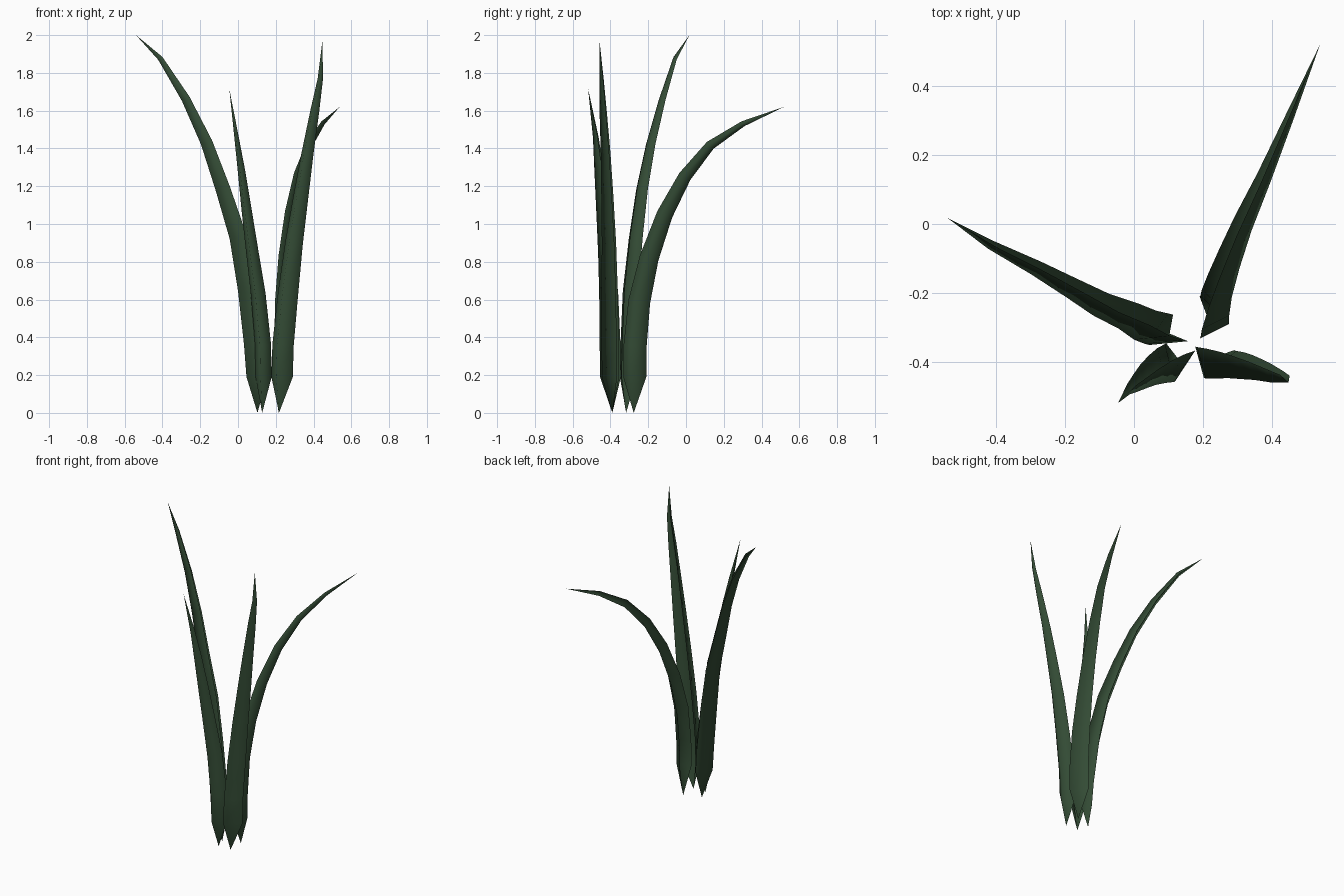
import bpy
from mathutils import Vector

green = bpy.data.materials.new("leaf_green")
green.diffuse_color = (0.033, 0.07, 0.035, 1)


def blade(name, section, path):
    """Open V-shaped gutter (left, keel, right) swept along a path, pointed at both ends."""
    pts = [Vector(p) for p in path]
    n = len(pts)
    verts, faces = [(pts[0].x, pts[0].y, 0)], []
    for i in range(n - 1):
        size = min(1, 1.18 * (1 - i / (n - 1)) ** 0.75)
        tangent = pts[i + 1] - pts[max(i - 1, 0)]
        turn = Vector((0, 0, 1)).rotation_difference(tangent)
        if i == 0:
            turn.identity()
        verts += [pts[i] + turn @ (Vector((x, y, 0)) * size) for x, y in section]
    verts.append(pts[-1])
    tip = len(verts) - 1
    for k in (1, 2):
        faces.append((0, k + 1, k))          # pointed foot
        for i in range(n - 2):               # strip up the leaf
            a = k + 3 * i
            faces.append((a, a + 1, a + 4, a + 3))
        a = k + 3 * (n - 2)
        faces.append((a, a + 1, tip))        # pointed tip
    mesh = bpy.data.meshes.new(name)
    mesh.from_pydata(verts, [], faces)
    mesh.materials.append(green)
    for p in mesh.polygons:
        p.use_smooth = True
    obj = bpy.data.objects.new(name, mesh)
    bpy.context.collection.objects.link(obj)


# tall leaf arching to the left
blade("leaf_left", [(.01, .055), (-.058, -.033), (.053, -.022)],
      [(.103, -.317, .19), (.09, -.314, .36), (.055, -.303, .65), (.003, -.275, .93),
       (-.08, -.24, 1.19), (-.165, -.192, 1.43), (-.275, -.131, 1.66),
       (-.41, -.062, 1.875), (-.54, .018, 2)])

# leaf drooping to the back right
blade("leaf_back", [(-.025, -.055), (.058, -.013), (-.025, .067)],
      [(.215, -.277, .19), (.217, -.275, .36), (.22, -.253, .59), (.235, -.2, .82),
       (.265, -.117, 1.05), (.308, -.01, 1.25), (.37, .125, 1.415),
       (.445, .3, 1.53), (.538, .519, 1.62)])

# upright leaf at the front right
blade("leaf_right", [(-.04, .036), (-.015, -.055), (.073, .025)],
      [(.217, -.39, .19), (.222, -.392, .36), (.249, -.395, .63), (.283, -.4, .9),
       (.322, -.41, 1.15), (.358, -.42, 1.37), (.4, -.435, 1.6),
       (.432, -.445, 1.77), (.447, -.458, 1.97)])

# short leaf at the front left
blade("leaf_front", [(-.035, .045), (-.009, -.065), (.05, .025)],
      [(.128, -.39, .19), (.125, -.392, .36), (.1, -.4, .63), (.07, -.415, .85),
       (.04, -.435, 1.08), (.015, -.455, 1.28), (-.01, -.475, 1.46), (-.046, -.518, 1.715)])
